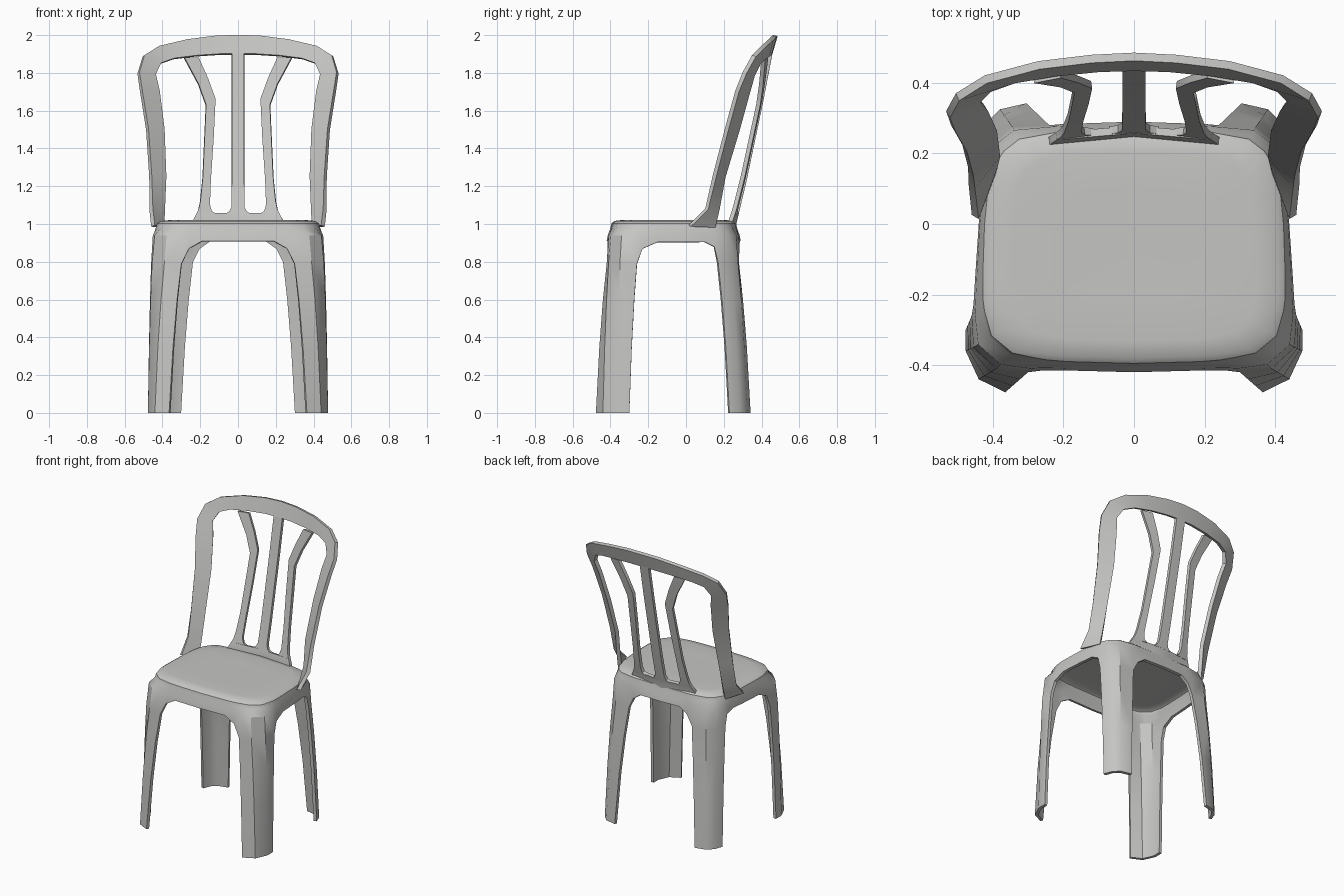
import bpy

if "Cube" in bpy.data.objects:
    bpy.data.objects.remove(bpy.data.objects["Cube"])

plastic = bpy.data.materials.new("light grey plastic")
plastic.diffuse_color = (0.56, 0.56, 0.55, 1)
plastic.use_nodes = True
plastic.node_tree.nodes["Principled BSDF"].inputs["Base Color"].default_value = plastic.diffuse_color


def lerp(a, b, t):
    return tuple(p + (q - p) * t for p, q in zip(a, b))


def make_part(name, verts, faces, thickness, offset):
    """Half a shell (x >= 0), mirrored and given thickness."""
    mesh = bpy.data.meshes.new(name)
    mesh.from_pydata(verts, [], faces)
    mesh.materials.append(plastic)
    ob = bpy.data.objects.new(name, mesh)
    bpy.context.collection.objects.link(ob)
    mirror = ob.modifiers.new("mirror", 'MIRROR')
    mirror.merge_threshold = 0.0005
    solid = ob.modifiers.new("thickness", 'SOLIDIFY')
    solid.thickness = thickness
    solid.offset = offset
    solid.use_even_offset = True
    bpy.ops.object.select_all(action='DESELECT')
    ob.select_set(True)
    bpy.context.view_layer.objects.active = ob
    bpy.ops.object.convert(target='MESH')
    bpy.ops.object.shade_smooth_by_angle(angle=0.6)
    return ob


def ribbon(name, rail_a, rail_b, thickness, steps=1):
    """Strip of quads between two rails of equal length."""
    verts = [lerp(a, b, k / steps) for a, b in zip(rail_a, rail_b) for k in range(steps + 1)]
    w = steps + 1
    faces = [(r * w + k, r * w + k + 1, (r + 1) * w + k + 1, (r + 1) * w + k)
             for r in range(len(rail_a) - 1) for k in range(steps)]
    return make_part(name, verts, faces, thickness, 0)


# Seat, skirt and legs: columns running round the right half from front to back.
# Each is (rim x, y), (skirt edge x, y, z) and, for leg columns, (foot x, y).
columns = [
    ((0, -.40), (0, -.42, .91)),
    ((.19, -.395), (.19, -.415, .91)),
    ((.25, -.39), (.26, -.415, .87)),
    ((.28, -.385), (.30, -.42, .79), (.365, -.477)),
    ((.35, -.37), (.39, -.41, .79), (.44, -.44)),
    ((.41, -.32), (.455, -.35, .79), (.477, -.36)),
    ((.43, -.25), (.46, -.26, .79), (.477, -.30)),
    ((.435, -.21), (.455, -.23, .87)),
    ((.435, -.15), (.45, -.15, .905)),
    ((.43, 0), (.44, 0, .905)),
    ((.42, .10), (.43, .10, .905)),
    ((.41, .14), (.42, .15, .88)),
    ((.40, .17), (.42, .17, .80), (.44, .23)),
    ((.375, .21), (.395, .235, .80), (.42, .285)),
    ((.33, .245), (.345, .275, .80), (.38, .325)),
    ((.22, .265), (.24, .28, .80), (.305, .342)),
    ((.19, .265), (.205, .283, .87)),
    ((.14, .265), (.15, .285, .91)),
    ((0, .27), (0, .29, .91)),
]
centre = (0, -.06)
seat_rings = [(.45, 1.02), (.8, 1.022), (.94, 1.016), (.985, 1.003)]

verts, faces, index = [(*centre, 1.02)], [], []
for col in columns:
    rim, edge = col[0], col[1]
    pts = [(*lerp(centre, rim, s), z) for s, z in seat_rings]
    pts += [(*rim, .98), (*lerp(rim, edge[:2], .7), .94), edge]
    if len(col) == 3:
        foot = (*col[2], 0)
        for t, z in ((.35, .60), (.68, .35), (1, 0)):
            pts.append((*lerp(edge, foot, t)[:2], z))
    index.append(list(range(len(verts), len(verts) + len(pts))))
    verts += pts
for a, b in zip(index, index[1:]):
    faces.append((0, a[0], b[0]))
    for r in range(min(len(a), len(b)) - 1):
        faces.append((a[r], a[r + 1], b[r + 1], b[r]))
make_part("seat_and_legs", verts, faces, .02, -1)

# Back frame: outer and inner edge of the hoop, from the seat up to the middle
outer = [(.45, .02, .99), (.46, .11, 1.08), (.463, .15, 1.25), (.48, .215, 1.5),
         (.512, .27, 1.7), (.527, .31, 1.8), (.50, .36, 1.89), (.42, .41, 1.94),
         (.27, .45, 1.975), (.12, .468, 1.994), (0, .474, 1.998)]
inner = [(.40, .15, .985), (.395, .17, 1.08), (.386, .20, 1.25), (.395, .275, 1.5),
         (.42, .33, 1.7), (.44, .355, 1.79), (.41, .385, 1.85), (.34, .41, 1.875),
         (.22, .43, 1.89), (.10, .442, 1.898), (0, .445, 1.90)]
ribbon("back_frame", outer, inner, .024)

# Slats follow the lean of the back, curving forward towards the sides
lean = [(.95, .255), (1.0, .255), (1.23, .31), (1.66, .40), (1.91, .448)]


def on_back(x, z):
    for (z0, y0), (z1, y1) in zip(lean, lean[1:]):
        if z <= z1:
            break
    return (x, y0 + (y1 - y0) * (z - z0) / (z1 - z0) - .4 * x * x, z)


def slat(name, left, right, steps=1):
    ribbon(name, [on_back(*p) for p in left], [on_back(*p) for p in right], .022, steps)


slat("centre_slat",
     [(0, z) for z in (1.05, 1.065, 1.09, 1.23, 1.66, 1.91)],
     [(.07, 1.05), (.045, 1.065), (.034, 1.09), (.033, 1.23), (.033, 1.66), (.033, 1.91)])
slat("side_slats",
     [(.115, 1.05), (.14, 1.065), (.15, 1.10), (.145, 1.23), (.13, 1.45),
      (.12, 1.66), (.16, 1.77), (.21, 1.88)],
     [(.222, 1.05), (.21, 1.075), (.20, 1.12), (.187, 1.25), (.178, 1.45),
      (.17, 1.63), (.21, 1.74), (.285, 1.88)])
slat("back_lower_rail",
     [(0, .96), (0, 1.01), (0, 1.055)],
     [(.25, .96), (.243, 1.01), (.22, 1.055)], 4)
